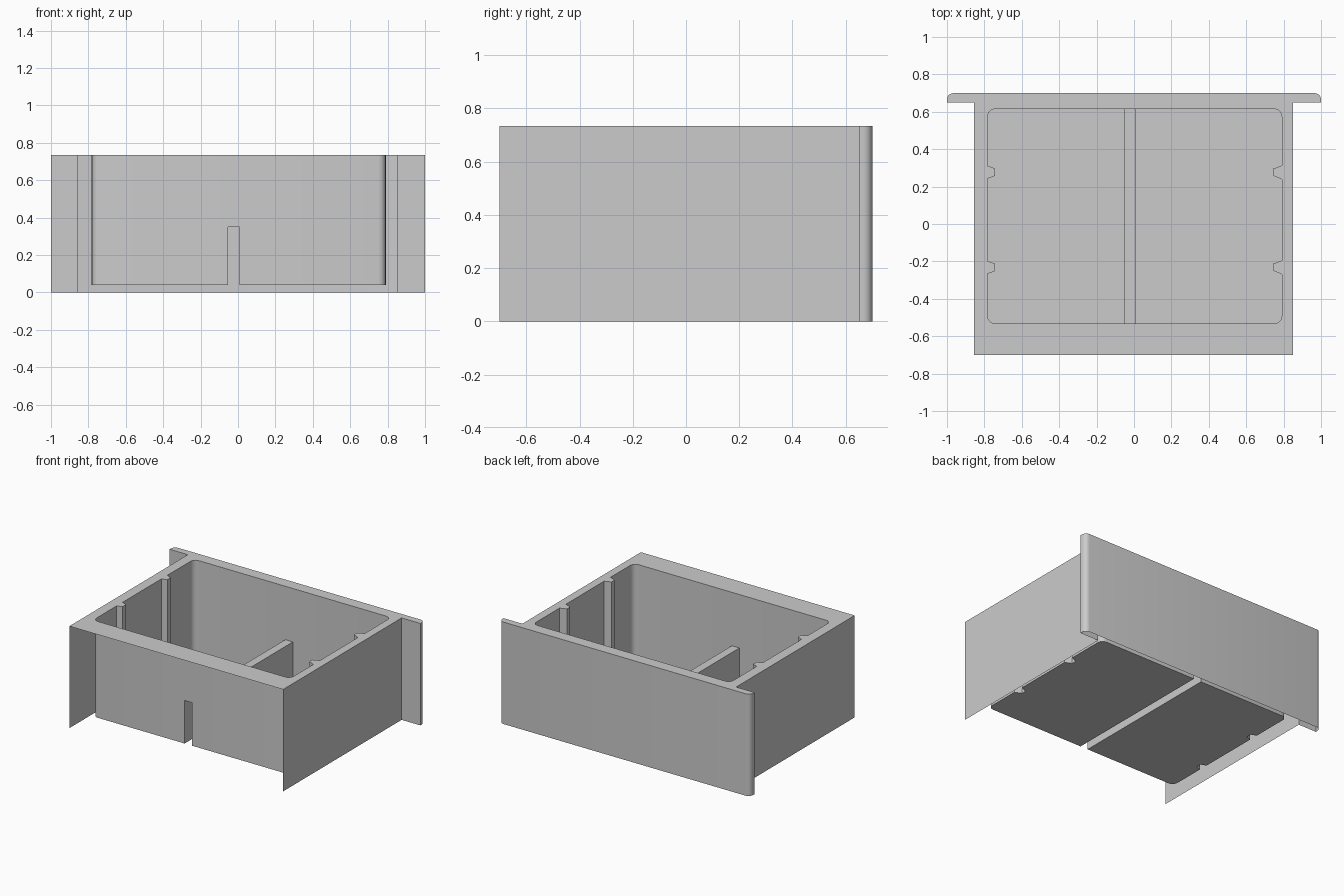
import bpy, bmesh
from math import cos, sin, radians

if "Cube" in bpy.data.objects:
    bpy.data.objects.remove(bpy.data.objects["Cube"])

TOP, FLOOR, RIDGE = 0.735, 0.04, 0.35
SLOT_L, SLOT_R = -0.053, 0.007
FRONT, BACK = -0.533, 0.615


def arc(cx, cy, r, a0, a1, n=5):
    return [(cx + r * cos(radians(a0 + (a1 - a0) * i / n)),
             cy + r * sin(radians(a0 + (a1 - a0) * i / n))) for i in range(n + 1)]


def finish(name, bm, smooth=True):
    mesh = bpy.data.meshes.new(name)
    bm.to_mesh(mesh)
    bm.free()
    obj = bpy.data.objects.new(name, mesh)
    bpy.context.collection.objects.link(obj)
    if smooth:
        bpy.ops.object.select_all(action='DESELECT')
        obj.select_set(True)
        bpy.context.view_layer.objects.active = obj
        bpy.ops.object.shade_smooth_by_angle(angle=radians(30))
    return obj


def face(bm, coords):
    return bm.faces.new([bm.verts.new(c) for c in coords])


def wall(bm, a, b, z0, z1):
    return face(bm, [(*a, z0), (*b, z0), (*b, z1), (*a, z1)])


# Outer outline, clockwise from the open front end
outline = ([(-0.855, -0.70), (-0.855, 0.65), (-1, 0.65)]
           + arc(-0.965, 0.665, 0.035, 180, 90)
           + arc(0.965, 0.665, 0.035, 90, 0)
           + [(1, 0.65), (0.85, 0.65), (0.85, -0.70)])

# Cavity outline, clockwise, with two ribs on each side and the slot mouths
R, XL, XR = 0.04, -0.782, 0.79
left_ribs = [p for y in (-0.232, 0.277) for p in
             [(XL, y - 0.034), (-0.743, y - 0.02), (-0.743, y + 0.02), (XL, y + 0.034)]]
right_ribs = [p for y in (0.275, -0.233) for p in
              [(XR, y + 0.038), (0.743, y + 0.02), (0.743, y - 0.016), (XR, y - 0.036)]]
left_half = ([(SLOT_L, FRONT)] + arc(XL + R, FRONT + R, R, 270, 180) + left_ribs
             + arc(XL + R, BACK - R, R, 180, 90) + [(SLOT_L, BACK)])
right_half = ([(SLOT_R, BACK)] + arc(XR - R, BACK - R, R, 90, 0) + right_ribs
              + arc(XR - R, FRONT + R, R, 0, -90) + [(SLOT_R, FRONT)])
cavity = left_half + right_half

# Outer side sheets and wide end panel, open at the front and bottom
bm = bmesh.new()
for a, b in zip(outline, outline[1:]):
    wall(bm, b, a, 0, TOP)
bmesh.ops.remove_doubles(bm, verts=bm.verts, dist=1e-5)
finish("outer_panels", bm)

# Flat top rim with the cavity opening
bm = bmesh.new()
for loop in (outline, cavity):
    vs = [bm.verts.new((*p, TOP)) for p in loop]
    for i, v in enumerate(vs):
        bm.edges.new((vs[i - 1], v))
bmesh.ops.triangle_fill(bm, edges=bm.edges[:], use_beauty=True, normal=(0, 0, 1))
for f in bm.faces:
    f.normal_update()
    if f.normal.z < 0:
        f.normal_flip()
finish("top_rim", bm, smooth=False)

# Tray: cavity walls, split floor and hollow divider open at both ends
bm = bmesh.new()
for half in (left_half, right_half):
    for a, b in zip(half, half[1:]):
        wall(bm, a, b, FLOOR, TOP)
    face(bm, [(*p, FLOOR) for p in reversed(half)])
sl_f, sl_b, sr_b, sr_f = left_half[0], left_half[-1], right_half[0], right_half[-1]
wall(bm, sl_b, sr_b, RIDGE, TOP)
wall(bm, sr_f, sl_f, RIDGE, TOP)
wall(bm, sl_b, sl_f, FLOOR, RIDGE)
wall(bm, sr_f, sr_b, FLOOR, RIDGE)
face(bm, [(*p, RIDGE) for p in (sl_f, sr_f, sr_b, sl_b)])
bmesh.ops.remove_doubles(bm, verts=bm.verts, dist=1e-5)
finish("inner_tray", bm)
